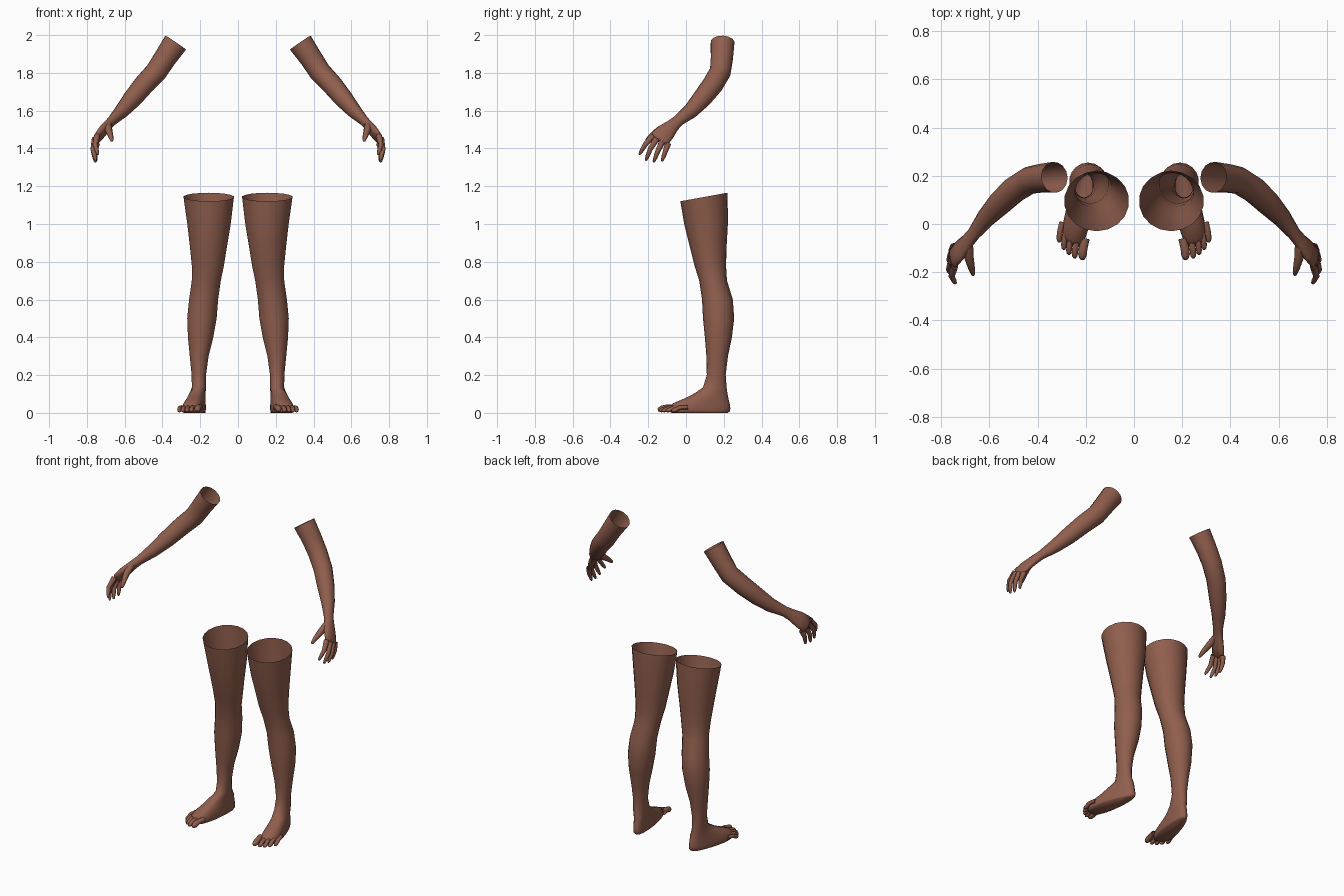
import bpy
import bmesh
from math import cos, sin, pi, copysign
from mathutils import Vector

cube = bpy.data.objects.get("Cube")
if cube:
    bpy.data.objects.remove(cube)

skin = bpy.data.materials.new("brown skin")
skin.use_nodes = True
COLOUR = (0.28, 0.113, 0.075, 1)
skin.diffuse_color = COLOUR
skin.node_tree.nodes["Principled BSDF"].inputs["Base Color"].default_value = COLOUR


def loft(bm, rings, cap_end=False):
    """Skin a list of point rings, leaving the first end open."""
    loops = [[bm.verts.new(p) for p in ring] for ring in rings]
    for a, b in zip(loops, loops[1:]):
        n = len(a)
        for i in range(n):
            j = (i + 1) % n
            bm.faces.new((a[i], a[j], b[j], b[i]))
    if cap_end:
        bm.faces.new(loops[-1])


def tube(bm, path, wide, thin, across, sides):
    """Tapered tube along a path, with an oval section and a rounded tip."""
    pts = [Vector(p) for p in path]
    rings = []
    for i, p in enumerate(pts):
        t = (pts[min(i + 1, len(pts) - 1)] - pts[max(i - 1, 0)]).normalized()
        u = Vector(across)
        u = (u - t * u.dot(t)).normalized()
        v = t.cross(u)
        angles = [2 * pi * k / sides for k in range(sides)]
        rings.append([p + u * cos(a) * wide[i] + v * sin(a) * thin[i] for a in angles])
    # rounded end
    rings.append([pts[-1] + t * thin[-1] * 0.7 + (q - pts[-1]) * 0.5 for q in rings[-1]])
    loft(bm, rings, True)


def finish(bm, name, side):
    """Turn the left-hand build into an object on the given side."""
    for v in bm.verts:
        v.co.x *= side
    bmesh.ops.recalc_face_normals(bm, faces=bm.faces)
    mesh = bpy.data.meshes.new(name)
    bm.to_mesh(mesh)
    bm.free()
    mesh.materials.append(skin)
    for poly in mesh.polygons:
        poly.use_smooth = True
    bpy.context.collection.objects.link(bpy.data.objects.new(name, mesh))


SIDES = 18
ANGLES = [2 * pi * k / SIDES for k in range(SIDES)]

# Leg sections: height, inner x, outer x, front y, back y
LEG = [
    (1.143, .02, .29, -.03, .22), (1.0, .037, .27, -.008, .222),
    (.88, .057, .256, .02, .215), (.78, .073, .246, .045, .212),
    (.7, .09, .246, .07, .217), (.6, .104, .26, .085, .248),
    (.5, .112, .27, .09, .255), (.4, .13, .266, .1, .243),
    (.3, .155, .256, .108, .222), (.2, .169, .246, .11, .21),
    (.135, .168, .245, .09, .215),
]
# Foot sections: height, front y, back y, half width at the ball
FOOT = [
    (.1, .04, .22, .042), (.075, -.01, .225, .05), (.05, -.07, .231, .06),
    (.025, -.092, .235, .065), (.008, -.09, .232, .063), (0, -.075, .222, .055),
]


def leg_ring(z, x0, x1, y0, y1):
    tilt = -.18 * max(0, (z - .9) / .243)
    cx, cy = (x0 + x1) / 2, (y0 + y1) / 2
    rx, ry = (x1 - x0) / 2, (y1 - y0) / 2
    return [(cx + rx * sin(a), cy - ry * cos(a), z - tilt * ry * cos(a) * -1) for a in ANGLES]


def foot_ring(z, y0, y1, ball):
    ring = []
    for a in ANGLES:
        front = (1 + cos(a)) / 2
        y = y1 + (y0 - y1) * front
        half = .036 + (ball - .036) * front
        dx = half * copysign(abs(sin(a)) ** .7, sin(a))
        # the axis turns outward and the outer toes sit further back
        ring.append((.2 + .2 * (.2 - y) + dx, y + .35 * dx * front, z))
    return ring


# Toes: x, tip y, radius, from the big toe outward
TOES = [(.214, -.135, .018), (.246, -.131, .013), (.27, -.117, .012),
        (.291, -.096, .012), (.31, -.066, .012)]


def build_leg(name, side):
    bm = bmesh.new()
    loft(bm, [leg_ring(*r) for r in LEG] + [foot_ring(*r) for r in FOOT], True)
    for x, y, r in TOES:
        path = [(x - .012, y + .075, .03), (x - .003, y + .035, .029),
                (x, y + .008, r + .003), (x, y - .004, r)]
        tube(bm, path, [r, r, r, r * .8], [r * .9, r * .85, r, r * .8], (1, 0, 0), 8)
    finish(bm, name, side)


# Arm centre line from the open upper end to the knuckles
ARM_PATH = [
    (.33, .194, 1.96), (.385, .19, 1.88), (.434, .181, 1.805), (.5, .14, 1.735),
    (.56, .083, 1.662), (.615, .025, 1.598), (.665, -.04, 1.548),
    (.69, -.07, 1.522), (.722, -.108, 1.485), (.75, -.14, 1.45),
]
ARM_WIDE = [.064, .06, .057, .056, .051, .041, .031, .036, .05, .054]
ARM_THIN = [.066, .06, .058, .055, .05, .039, .026, .025, .024, .017]
ACROSS = (0, -.9, .45)

# Fingers: knuckle, middle joint, tip, from index to little
FINGERS = [
    ((.746, -.175, 1.467), (.757, -.217, 1.42), (.742, -.245, 1.371)),
    ((.757, -.155, 1.452), (.768, -.19, 1.395), (.754, -.211, 1.34)),
    ((.757, -.125, 1.437), (.766, -.15, 1.384), (.756, -.17, 1.331)),
    ((.748, -.095, 1.427), (.758, -.11, 1.383), (.752, -.126, 1.336)),
]
THUMB = [(.69, -.085, 1.525), (.684, -.145, 1.495), (.674, -.185, 1.465), (.668, -.208, 1.443)]


def build_arm(name, side):
    bm = bmesh.new()
    tube(bm, ARM_PATH, ARM_WIDE, ARM_THIN, ACROSS, 14)
    for knuckle, joint, tip in FINGERS:
        k, j, t = Vector(knuckle), Vector(joint), Vector(tip)
        radii = [.017, .015, .013, .011, .007]
        tube(bm, [k, k.lerp(j, .5), j, j.lerp(t, .6), t], radii, radii, ACROSS, 8)
    radii = [.022, .019, .014, .009]
    tube(bm, THUMB, radii, radii, (1, 0, 0), 8)
    finish(bm, name, side)


for label, sign in (("left", 1), ("right", -1)):
    build_leg(label + "_leg", sign)
    build_arm(label + "_arm", sign)
